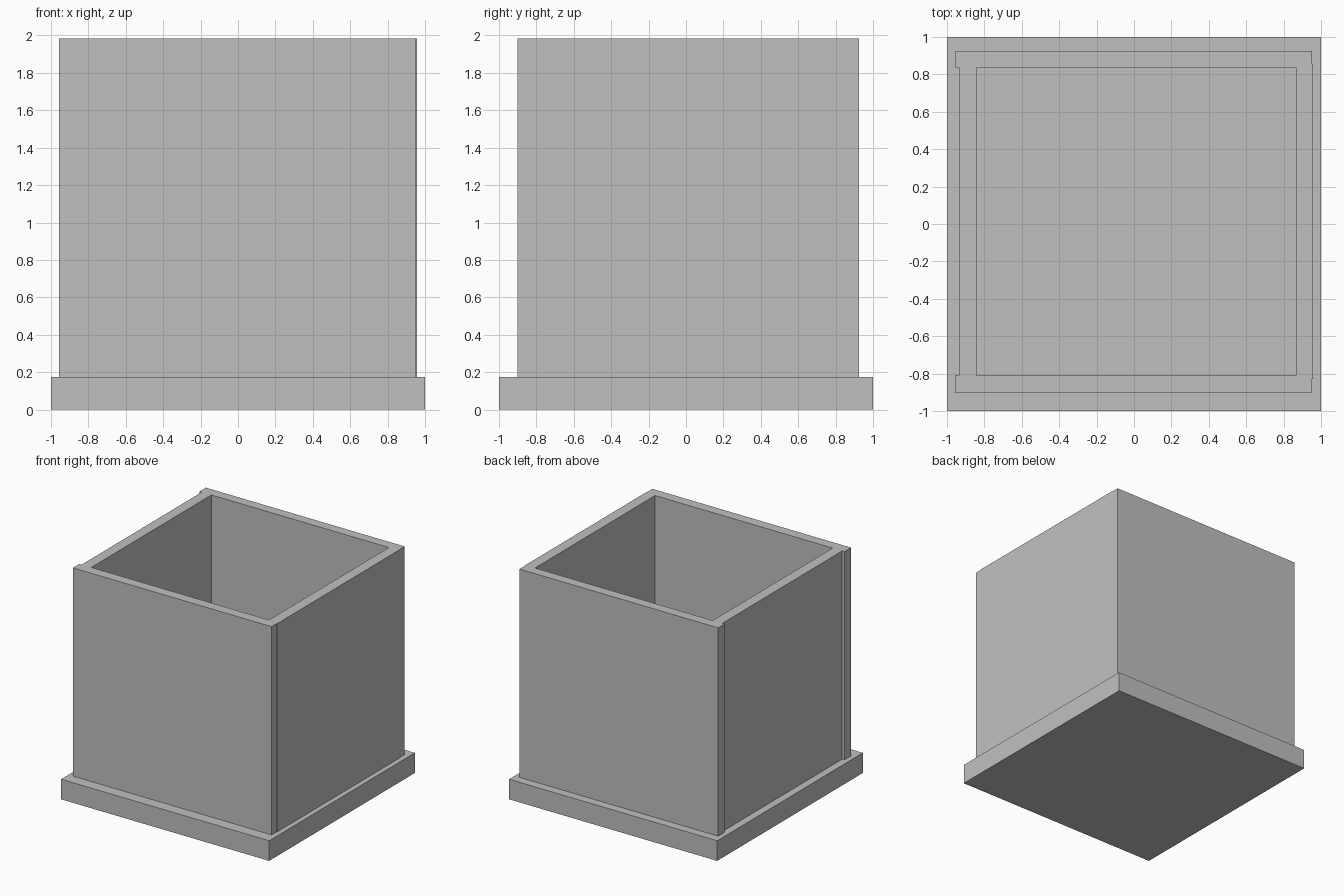
import bpy

cube = bpy.data.objects.get("Cube")
if cube:
    bpy.data.objects.remove(cube, do_unlink=True)

grey = bpy.data.materials.new("plain grey")
grey.use_nodes = True
colour = (0.53, 0.53, 0.53, 1)
grey.diffuse_color = colour
grey.node_tree.nodes["Principled BSDF"].inputs["Base Color"].default_value = colour

BASE_TOP, WALL_TOP = 0.175, 1.985


def slab(name, x, y, z):
    """Box spanning the given (low, high) ranges."""
    spans = (x, y, z)
    bpy.ops.mesh.primitive_cube_add(size=1, location=[(a + b) / 2 for a, b in spans])
    ob = bpy.context.object
    ob.name = name
    ob.scale = [b - a for a, b in spans]
    bpy.ops.object.transform_apply(location=False, rotation=False, scale=True)
    ob.data.materials.append(grey)


# Base plate
slab("base", (-1, 1), (-1, 1), (0, BASE_TOP))

# Open box of four upright panels; the left-hand panel sits slightly recessed
walls = (BASE_TOP, WALL_TOP)
slab("front_wall", (-0.957, 0.953), (-0.9, -0.81), walls)
slab("back_wall", (-0.957, 0.953), (0.838, 0.925), walls)
slab("recessed_side_wall", (-0.935, -0.843), (-0.81, 0.838), walls)
slab("flush_side_wall", (0.865, 0.957), (-0.83, 0.855), walls)
